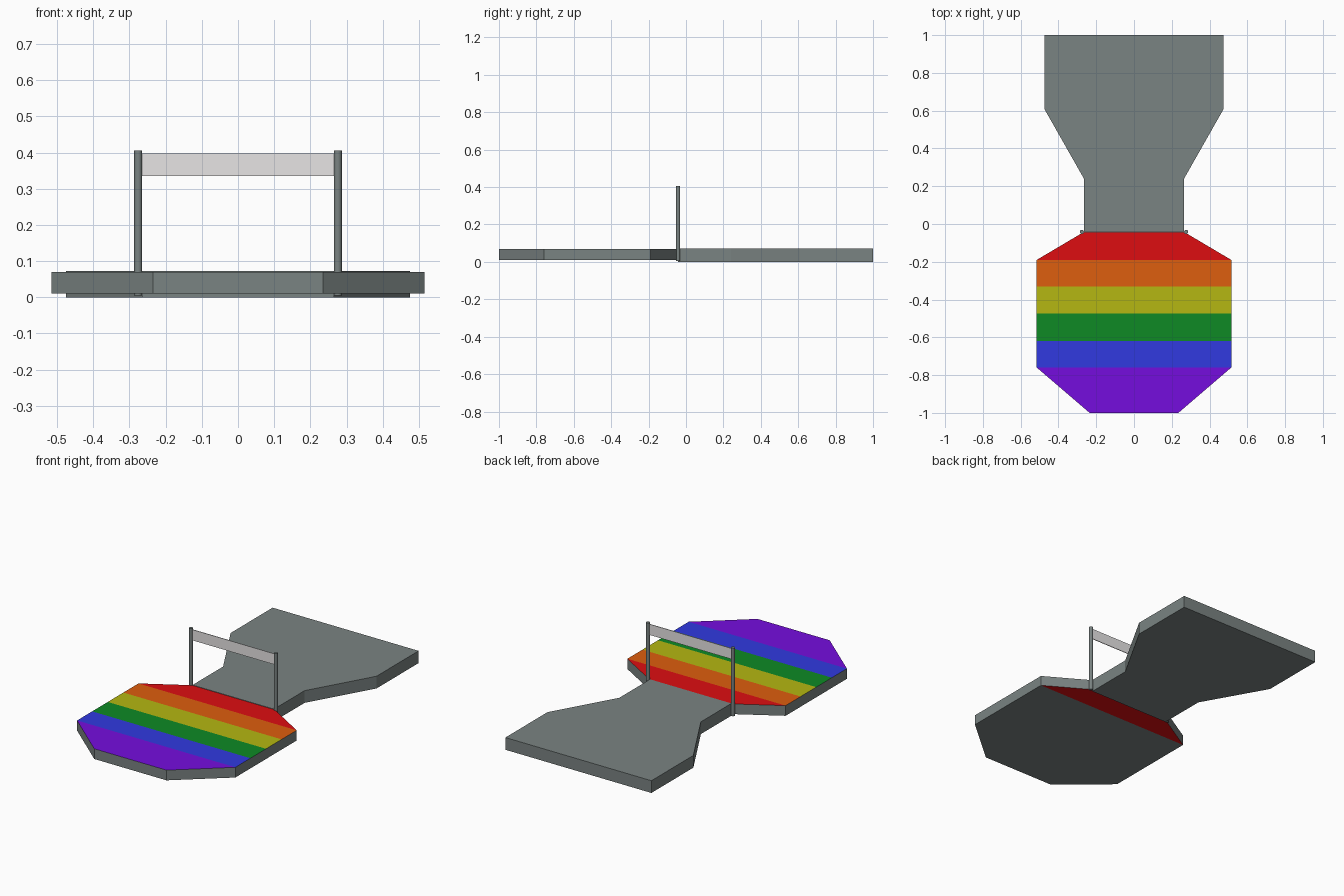
import bpy, bmesh

cube = bpy.data.objects.get("Cube")
if cube:
    bpy.data.objects.remove(cube, do_unlink=True)


def linear(c):
    c /= 255
    return c / 12.92 if c < 0.04 else ((c + 0.055) / 1.055) ** 2.4


def material(name, r, g, b):
    m = bpy.data.materials.new(name)
    m.use_nodes = True
    col = (linear(r), linear(g), linear(b), 1)
    m.diffuse_color = col
    m.node_tree.nodes["Principled BSDF"].inputs["Base Color"].default_value = col
    return m


grey = material("grey", 122, 131, 130)
white = material("white", 250, 248, 248)
rainbow = [material("red", 222, 13, 17), material("orange", 222, 94, 14),
           material("yellow", 181, 183, 18), material("green", 14, 138, 37),
           material("blue", 49, 58, 224), material("purple", 117, 13, 222)]


def slab(name, half, z0, z1, mats, cuts=()):
    """Extrude a left-right symmetric outline, split across at each cut."""
    outline = half + [(-x, y) for x, y in reversed(half)]
    bm = bmesh.new()
    base = bm.faces.new([bm.verts.new((x, y, z0)) for x, y in outline])
    ext = bmesh.ops.extrude_face_region(bm, geom=[base], use_keep_orig=True)
    top = [v for v in ext["geom"] if isinstance(v, bmesh.types.BMVert)]
    bmesh.ops.translate(bm, verts=top, vec=(0, 0, z1 - z0))
    for y in cuts:
        bmesh.ops.bisect_plane(bm, geom=bm.verts[:] + bm.edges[:] + bm.faces[:],
                               dist=1e-5, plane_co=(0, y, 0), plane_no=(0, 1, 0))
    bmesh.ops.recalc_face_normals(bm, faces=bm.faces)
    # Stripes on top; underneath only the first stripe is coloured
    for f in bm.faces:
        if cuts and abs(f.normal.z) > 0.9:
            stripe = sum(f.calc_center_median().y < y for y in cuts)
            if f.normal.z > 0 or stripe == 0:
                f.material_index = stripe + 1
    mesh = bpy.data.meshes.new(name)
    bm.to_mesh(mesh)
    bm.free()
    for m in mats:
        mesh.materials.append(m)
    obj = bpy.data.objects.new(name, mesh)
    bpy.context.collection.objects.link(obj)
    return obj


# Striped front platform
slab("striped_platform",
     [(0.235, -1), (0.515, -0.76), (0.515, -0.19), (0.27, -0.045)],
     0.01, 0.07, [grey] + rainbow, cuts=(-0.19, -0.33, -0.475, -0.62, -0.76))

# Plain rear platform with a narrow neck
slab("rear_platform",
     [(0.265, -0.044), (0.265, 0.24), (0.475, 0.61), (0.475, 1)],
     0, 0.072, [grey])

# Gate posts
for side, x in (("left", 0.276), ("right", -0.276)):
    bpy.ops.mesh.primitive_cylinder_add(vertices=16, radius=0.011, depth=0.4,
                                        location=(x, -0.042, 0.205))
    post = bpy.context.object
    post.name = side + "_post"
    post.data.materials.append(grey)
    bpy.ops.object.shade_smooth_by_angle()

# Banner between the posts
bpy.ops.mesh.primitive_cube_add(size=1, location=(0, -0.042, 0.366))
banner = bpy.context.object
banner.name = "banner"
banner.scale = (0.54, 0.004, 0.063)
banner.data.materials.append(white)
